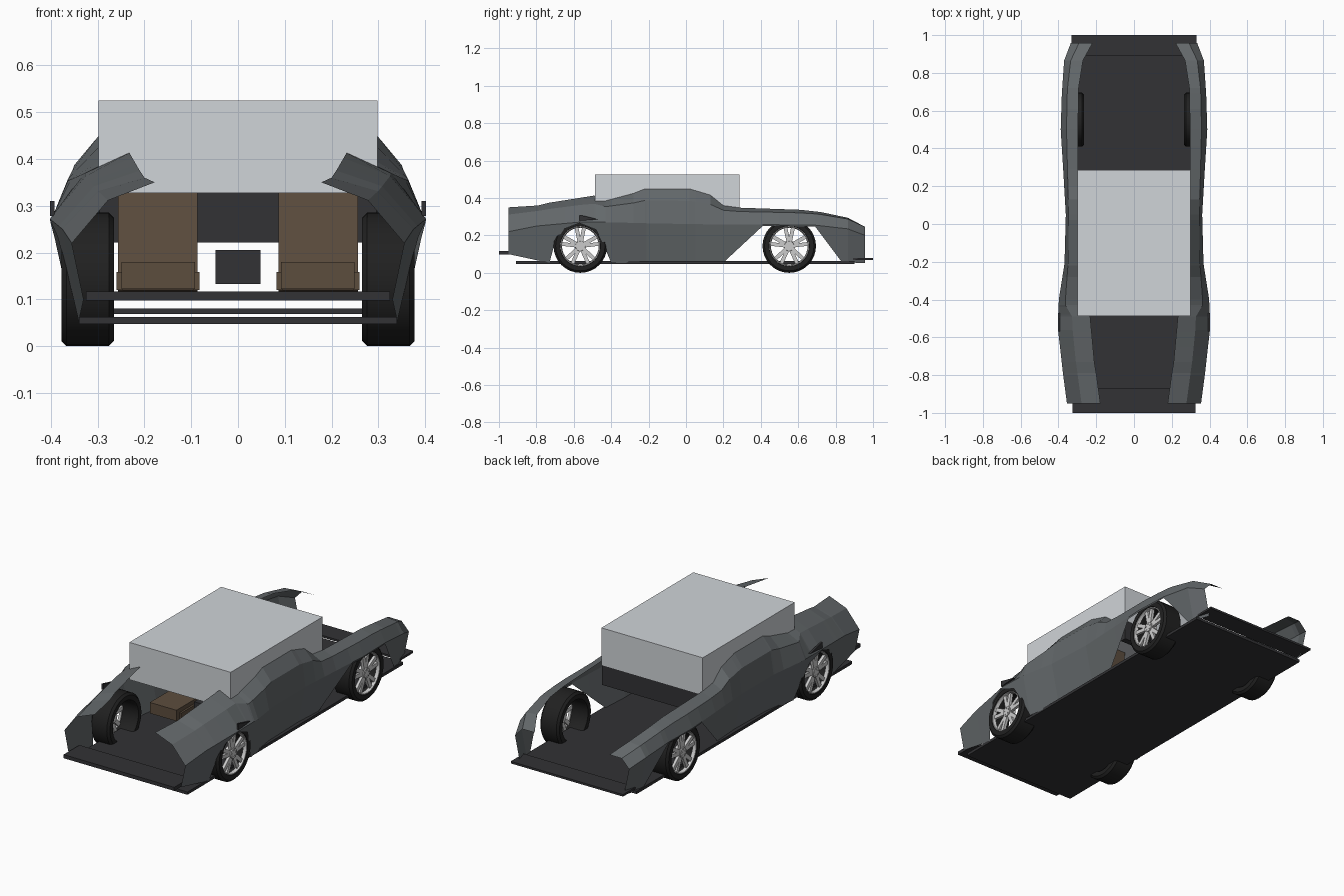
import bpy, bmesh, math
from mathutils import Matrix, Vector

if "Cube" in bpy.data.objects:
    bpy.data.objects.remove(bpy.data.objects["Cube"])


def mat(name, r, g, b):
    m = bpy.data.materials.new(name)
    m.diffuse_color = (r, g, b, 1)
    m.use_nodes = True
    m.node_tree.nodes["Principled BSDF"].inputs["Base Color"].default_value = m.diffuse_color
    return m


PAINT = mat("paint", .125, .138, .145)
DARK = mat("dark", .032, .032, .035)
RUBBER = mat("rubber", .015, .015, .015)
ALLOY = mat("alloy", .6, .6, .62)
GLASS = mat("glass", .63, .66, .69)
LEATHER = mat("leather", .107, .074, .048)


def to_object(name, bm, material, recalc=True):
    if recalc:
        bmesh.ops.recalc_face_normals(bm, faces=bm.faces)
    me = bpy.data.meshes.new(name)
    bm.to_mesh(me)
    bm.free()
    me.materials.append(material)
    ob = bpy.data.objects.new(name, me)
    bpy.context.collection.objects.link(ob)
    return ob


def add_box(bm, lo, hi, m=Matrix()):
    lo, hi = Vector(lo), Vector(hi)
    base = Matrix.Translation((lo + hi) / 2) @ Matrix.Diagonal((*(hi - lo), 1))
    bmesh.ops.create_cube(bm, size=1, matrix=m @ base)


def box(name, lo, hi, material):
    bm = bmesh.new()
    add_box(bm, lo, hi)
    return to_object(name, bm, material)


def mirror(ob):
    ob.modifiers.new("mirror", 'MIRROR').use_mirror_merge = False


def curve(keys, y, i=1):
    """Piecewise linear lookup of column i at position y."""
    for a, b in zip(keys, keys[1:]):
        if y <= b[0]:
            t = (y - a[0]) / (b[0] - a[0])
            return a[i] + (b[i] - a[i]) * t
    return keys[-1][i]


# Body side shell: sections lofted along the length, arches cut by the lower edge
WAIST = [(-.95, .355, .22), (-.8, .375, .25), (-.56, .402, .272), (-.4, .398, .27),
         (-.21, .368, .265), (.05, .361, .26), (.29, .375, .258), (.5, .388, .257),
         (.69, .382, .255), (.865, .37, .235), (.957, .335, .2)]
TOP = [(-.95, .178, .35), (-.79, .2, .36), (-.73, .21, .375), (-.49, .232, .413),
       (-.43, .298, .385), (-.28, .298, .425), (-.22, .297, .45), (.02, .297, .45),
       (.13, .297, .417), (.2, .297, .36), (.29, .297, .348), (.61, .295, .337),
       (.72, .293, .325), (.866, .27, .294), (.957, .22, .246)]
LOWER = [(-.95, .1), (-.73, .053), (-.7, .165), (-.65, .235), (-.57, .266), (-.48, .23),
         (-.44, .15), (-.4, .053), (.2, .055), (.41, .25), (.69, .248), (.835, .055), (.957, .053)]
stations = sorted({k[0] for keys in (WAIST, TOP, LOWER) for k in keys})

bm = bmesh.new()
rows = []
for y in stations:
    wx, wz = curve(WAIST, y), curve(WAIST, y, 2)
    tx, tz = curve(TOP, y), curve(TOP, y, 2)
    bz = min(curve(LOWER, y), wz - .004)
    bx = wx - .21 * (wz - bz)
    sx, sz = wx + (tx - wx) * .55 + .02, wz + (tz - wz) * .55 + .02
    section = [(bx, bz), ((bx + wx) / 2, (bz + wz) / 2), (wx, wz), (sx, sz), (tx, tz)]
    rows.append([bm.verts.new((x, y, z)) for x, z in section])
for a, b in zip(rows, rows[1:]):
    for i in range(4):
        bm.faces.new((a[i], b[i], b[i + 1], a[i + 1]))
mirror(to_object("body_side", bm, PAINT, recalc=False))

# Small vent wedge above the front wheel
bm = bmesh.new()
tri = [(-.57, .31), (-.47, .286), (-.57, .278)]
face = bm.faces.new([bm.verts.new((.392, y, z)) for y, z in tri])
ext = bmesh.ops.extrude_face_region(bm, geom=[face])
bmesh.ops.translate(bm, vec=(.01, 0, 0),
                    verts=[v for v in ext["geom"] if isinstance(v, bmesh.types.BMVert)])
mirror(to_object("side_vent", bm, DARK))

# Floor, aero plates, cabin block and bulkhead
box("floor_pan", (-.34, -.91, .047), (.34, .9, .062), DARK)
box("front_splitter", (-.325, -1, .098), (.325, -.867, .117), DARK)
box("rear_diffuser", (-.33, .893, .069), (.33, 1, .08), DARK)
box("cabin_glass", (-.298, -.487, .327), (.298, .285, .525), GLASS)
box("rear_bulkhead", (-.296, .25, .222), (.296, .283, .36), DARK)
box("centre_console", (-.048, -.3, .133), (.048, .05, .205), DARK)

# Seats: cushion, side bolsters, backrest
bm = bmesh.new()
add_box(bm, (.092, -.385, .122), (.249, -.05, .18))
for x in (.082, .247):
    add_box(bm, (x, -.36, .12), (x + .013, -.05, .158))
tilt = Matrix.Translation((0, -.06, .12)) @ Matrix.Rotation(-.15, 4, 'X')
add_box(bm, (.086, 0, 0), (.256, .06, .3), tilt)
mirror(to_object("seat", bm, LEATHER))


# Wheels: revolved tyre and rim, split spokes and hub
def revolve(name, profile, material, steps=32):
    bm = bmesh.new()
    rings = []
    for s in range(steps):
        a = 2 * math.pi * s / steps
        rings.append([bm.verts.new((x, r * math.cos(a), r * math.sin(a))) for x, r in profile])
    n = len(profile)
    for s in range(steps):
        a, b = rings[s], rings[(s + 1) % steps]
        for i in range(n):
            bm.faces.new((a[i], b[i], b[(i + 1) % n], a[(i + 1) % n]))
    return to_object(name, bm, material)


R = .143
tyre = revolve("tyre", [(-.056, .108), (-.056, .132), (-.045, R), (.045, R),
                        (.056, .132), (.056, .108), (.048, .104), (-.048, .104)], RUBBER)
rim = revolve("rim", [(.036, .098), (.036, .105), (.053, .109), (.053, .103)], ALLOY)

bm = bmesh.new()
for i in range(5):
    for side in (-1, 1):
        turn = Matrix.Rotation(2 * math.pi * i / 5 + side * .2, 4, 'X')
        add_box(bm, (.03, -.01, .018), (.045, .01, .102), turn)
hub = Matrix.Translation((.032, 0, 0)) @ Matrix.Rotation(math.pi / 2, 4, 'Y')
bmesh.ops.create_cone(bm, cap_ends=True, segments=20, radius1=.03, radius2=.026,
                      depth=.036, matrix=hub)
for i in range(5):
    turn = Matrix.Rotation(2 * math.pi * i / 5, 4, 'X')
    add_box(bm, (.048, -.003, .014), (.053, .003, .02), turn)
spokes = to_object("wheel_spokes", bm, ALLOY)

for part in (tyre, rim, spokes):
    bpy.ops.object.select_all(action='DESELECT')
    part.select_set(True)
    bpy.context.view_layer.objects.active = part
    bpy.ops.object.shade_smooth_by_angle(angle=math.radians(30))
    first = True
    for y in (-.565, .552):
        for side in (-1, 1):
            ob = part if first else part.copy()
            if not first:
                bpy.context.collection.objects.link(ob)
            first = False
            ob.location = (side * .321, y, R)
            ob.rotation_euler = (0, 0, 0 if side > 0 else math.pi)
